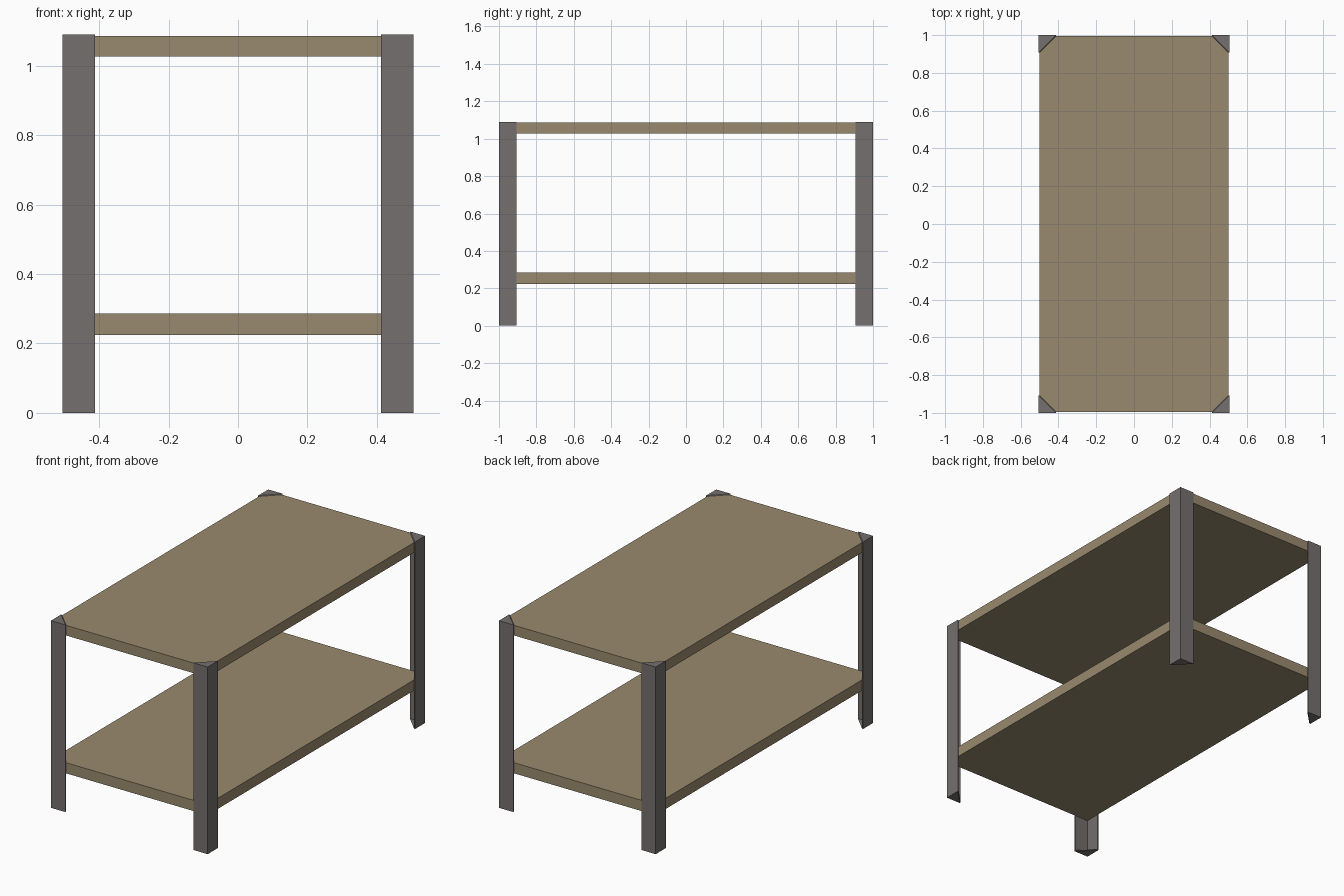
import bpy, bmesh

if "Cube" in bpy.data.objects:
    bpy.data.objects.remove(bpy.data.objects["Cube"])

HX, HY, H = 0.505, 1.0, 1.09      # half width, half length, height
LEG, PLATE = 0.093, 0.004         # leg flange width, sheet thickness


def material(name, rgb):
    m = bpy.data.materials.new(name)
    m.diffuse_color = (*rgb, 1)
    m.use_nodes = True
    m.node_tree.nodes["Principled BSDF"].inputs["Base Color"].default_value = m.diffuse_color
    return m


def finish(bm, name, mat):
    mesh = bpy.data.meshes.new(name)
    bm.to_mesh(mesh)
    bm.free()
    obj = bpy.data.objects.new(name, mesh)
    mesh.materials.append(mat)
    bpy.context.collection.objects.link(obj)
    return obj


wood = material("tan board", (0.319, 0.254, 0.156))
metal = material("grey metal", (0.178, 0.162, 0.156))


# Boards: plain slabs set just inside the leg sheets
def board(name, z0, z1):
    bm = bmesh.new()
    bmesh.ops.create_cube(bm, size=1)
    for v in bm.verts:
        v.co.x *= 2 * (HX - 0.005)
        v.co.y *= 2 * (HY - 0.005)
        v.co.z = z1 if v.co.z > 0 else z0
    finish(bm, name, wood)


board("top_board", 1.027, H - PLATE)
board("lower_shelf", 0.224, 0.286)


# Corner legs: angle sheet with triangular end caps, open on the inner side
def leg(name, sx, sy):
    bm = bmesh.new()
    x, y = sx * HX, sy * HY
    pts = [(x, y), (x - sx * LEG, y), (x, y - sy * LEG)]
    base = bm.faces.new([bm.verts.new((px, py, 0)) for px, py in pts])
    ext = bmesh.ops.extrude_face_region(bm, geom=[base], use_keep_orig=True)
    for g in ext["geom"]:
        if isinstance(g, bmesh.types.BMVert):
            g.co.z = H
    bmesh.ops.recalc_face_normals(bm, faces=bm.faces)
    bm.normal_update()
    inner = [f for f in bm.faces if abs(f.normal.x) > 0.3 and abs(f.normal.y) > 0.3]
    bmesh.ops.delete(bm, geom=inner, context='FACES_ONLY')
    obj = finish(bm, name, metal)
    mod = obj.modifiers.new("sheet thickness", 'SOLIDIFY')
    mod.thickness = PLATE
    mod.offset = -1
    mod.use_even_offset = True


for sy, end in ((-1, "front"), (1, "back")):
    for sx, side in ((-1, "left"), (1, "right")):
        leg(f"{end}_{side}_leg", sx, sy)
